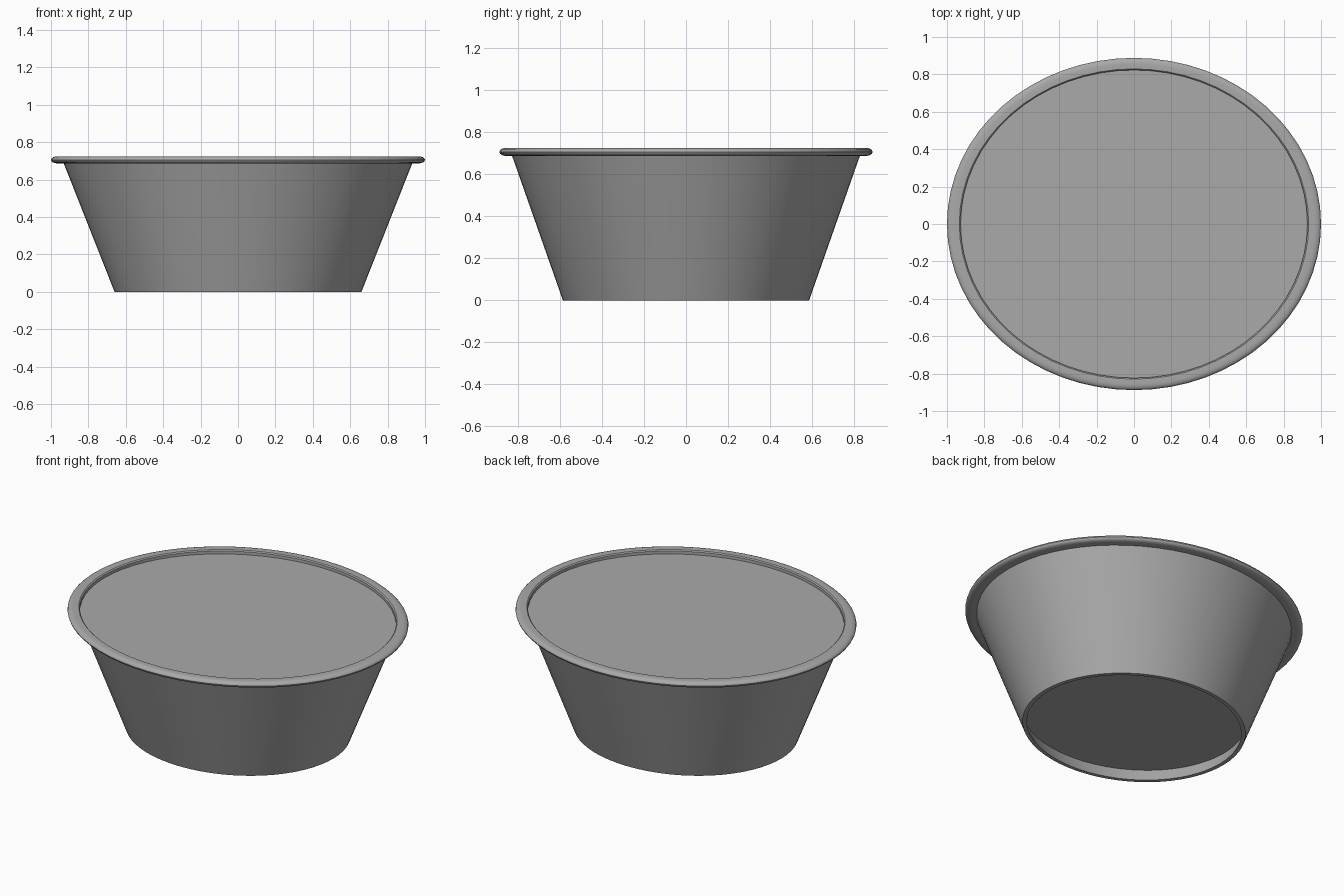
import bpy, bmesh, math

cube = bpy.data.objects.get("Cube")
if cube:
    bpy.data.objects.remove(cube, do_unlink=True)

SEGMENTS = 64
OVAL = 0.888  # depth of the oval relative to its width

grey = bpy.data.materials.new("warm_grey")
grey.use_nodes = True
colour = (0.40, 0.40, 0.40, 1)
grey.diffuse_color = colour
grey.node_tree.nodes["Principled BSDF"].inputs["Base Color"].default_value = colour


def oval_lathe(name, profile, closed=False):
    """Sweep a (radius, height) profile round the oval; open ends are capped."""
    bm = bmesh.new()
    rings = []
    for r, z in profile:
        ring = []
        for i in range(SEGMENTS):
            a = 2 * math.pi * i / SEGMENTS
            ring.append(bm.verts.new((r * math.cos(a), r * OVAL * math.sin(a), z)))
        rings.append(ring)
    pairs = list(zip(rings, rings[1:]))
    if closed:
        pairs.append((rings[-1], rings[0]))
    for low, high in pairs:
        for i in range(SEGMENTS):
            j = (i + 1) % SEGMENTS
            bm.faces.new((low[i], low[j], high[j], high[i]))
    if not closed:
        bm.faces.new(rings[0])
        bm.faces.new(rings[-1])
    bmesh.ops.recalc_face_normals(bm, faces=bm.faces)
    mesh = bpy.data.meshes.new(name)
    bm.to_mesh(mesh)
    bm.free()
    mesh.materials.append(grey)
    obj = bpy.data.objects.new(name, mesh)
    bpy.context.collection.objects.link(obj)
    bpy.ops.object.select_all(action="DESELECT")
    obj.select_set(True)
    bpy.context.view_layer.objects.active = obj
    bpy.ops.object.shade_smooth_by_angle(angle=math.radians(35))
    return obj


# Tapered tub: recessed underside, foot ring, flared wall, flat top surface
oval_lathe("tub_body", [(0.665, 0.08), (0.635, 0), (0.66, 0), (0.937, 0.70)])

# Rolled rim with a rounded outer lip
lip = []
for k in range(9):
    a = -math.pi / 2 + math.pi * k / 8
    lip.append((0.965 + 0.035 * math.cos(a), 0.706 + 0.019 * math.sin(a)))
oval_lathe("rolled_rim", [(0.927, 0.688)] + lip + [(0.934, 0.724), (0.927, 0.718)],
           closed=True)
